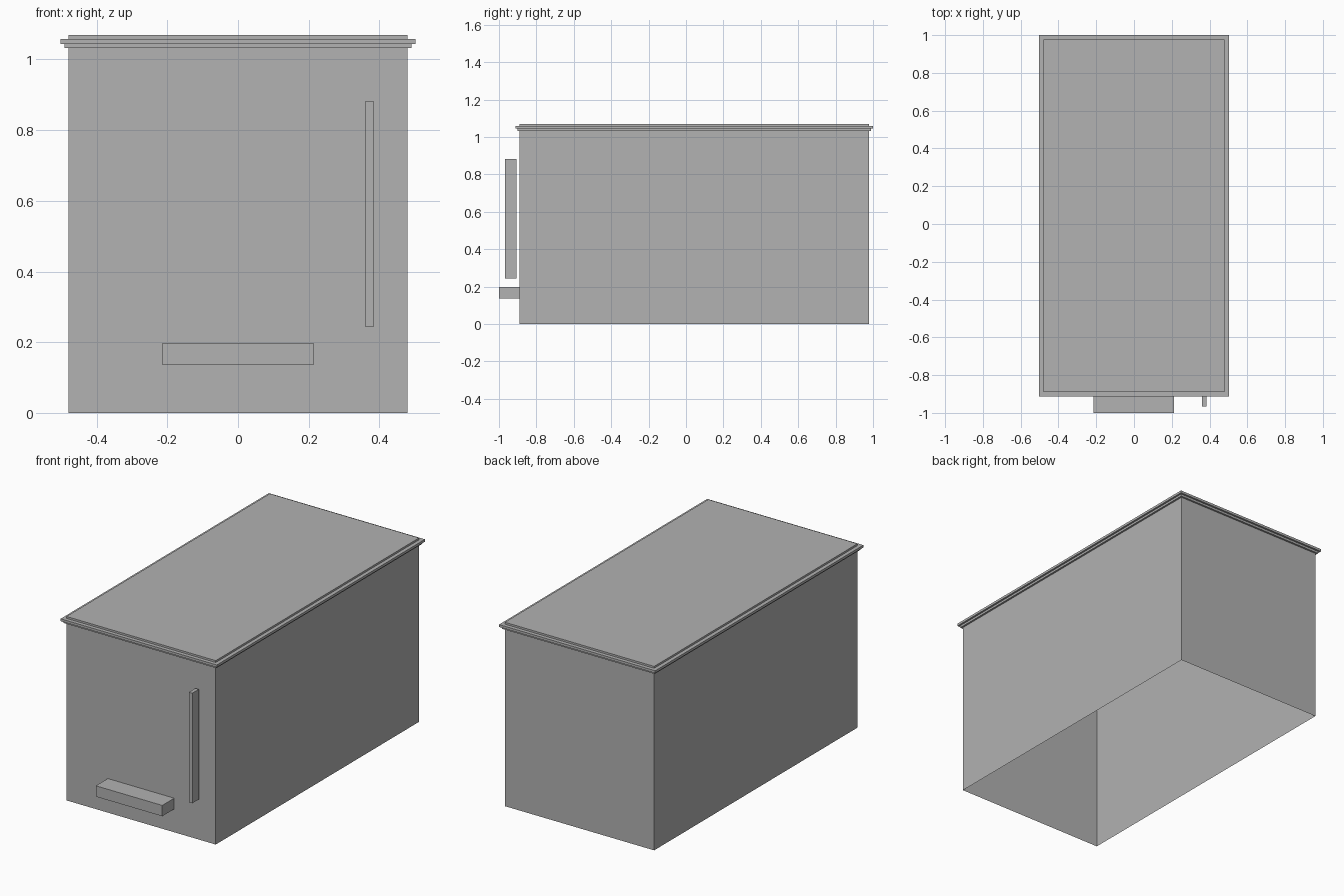
import bpy
import bmesh

cube = bpy.data.objects.get("Cube")
if cube:
    bpy.data.objects.remove(cube, do_unlink=True)

# One plain grey for every part
grey = bpy.data.materials.new("plain_grey")
grey.use_nodes = True
colour = (0.445, 0.445, 0.445, 1.0)
grey.diffuse_color = colour
grey.node_tree.nodes["Principled BSDF"].inputs["Base Color"].default_value = colour


def finish(name, bm):
    mesh = bpy.data.meshes.new(name)
    bm.to_mesh(mesh)
    bm.free()
    mesh.materials.append(grey)
    obj = bpy.data.objects.new(name, mesh)
    bpy.context.collection.objects.link(obj)
    return obj


def box(name, lo, hi, open_bottom=False):
    bm = bmesh.new()
    bmesh.ops.create_cube(bm, size=1)
    for v in bm.verts:
        v.co = [hi[i] if v.co[i] > 0 else lo[i] for i in range(3)]
    bm.normal_update()
    if open_bottom:
        base = [f for f in bm.faces if f.normal.z < -0.5]
        bmesh.ops.delete(bm, geom=base, context="FACES_ONLY")
    return finish(name, bm)


HALF_X, FRONT, BACK, TOP = 0.48, -0.89, 0.978, 1.069

# Thin-walled body, open underneath
box("body_shell", (-HALF_X, FRONT, 0), (HALF_X, BACK, TOP), open_bottom=True)

# Stepped moulding: (outward offset, height) profile carried round the walls
profile = [(0, 1.032), (0.011, 1.032), (0.011, 1.044),
           (0.022, 1.044), (0.022, 1.058), (0, 1.058)]
bm = bmesh.new()
rings = []
for out, z in profile:
    x, y0, y1 = HALF_X + out, FRONT - out, BACK + out
    rings.append([bm.verts.new((px, py, z))
                  for px, py in ((-x, y0), (x, y0), (x, y1), (-x, y1))])
for low, high in zip(rings, rings[1:]):
    for i in range(4):
        j = (i + 1) % 4
        bm.faces.new((low[i], low[j], high[j], high[i]))
finish("top_moulding", bm)

# Upright handle and low step on the front
box("front_handle", (0.361, -0.967, 0.243), (0.383, -0.907, 0.883))
box("front_step", (-0.214, -1.0, 0.135), (0.213, FRONT, 0.198))
